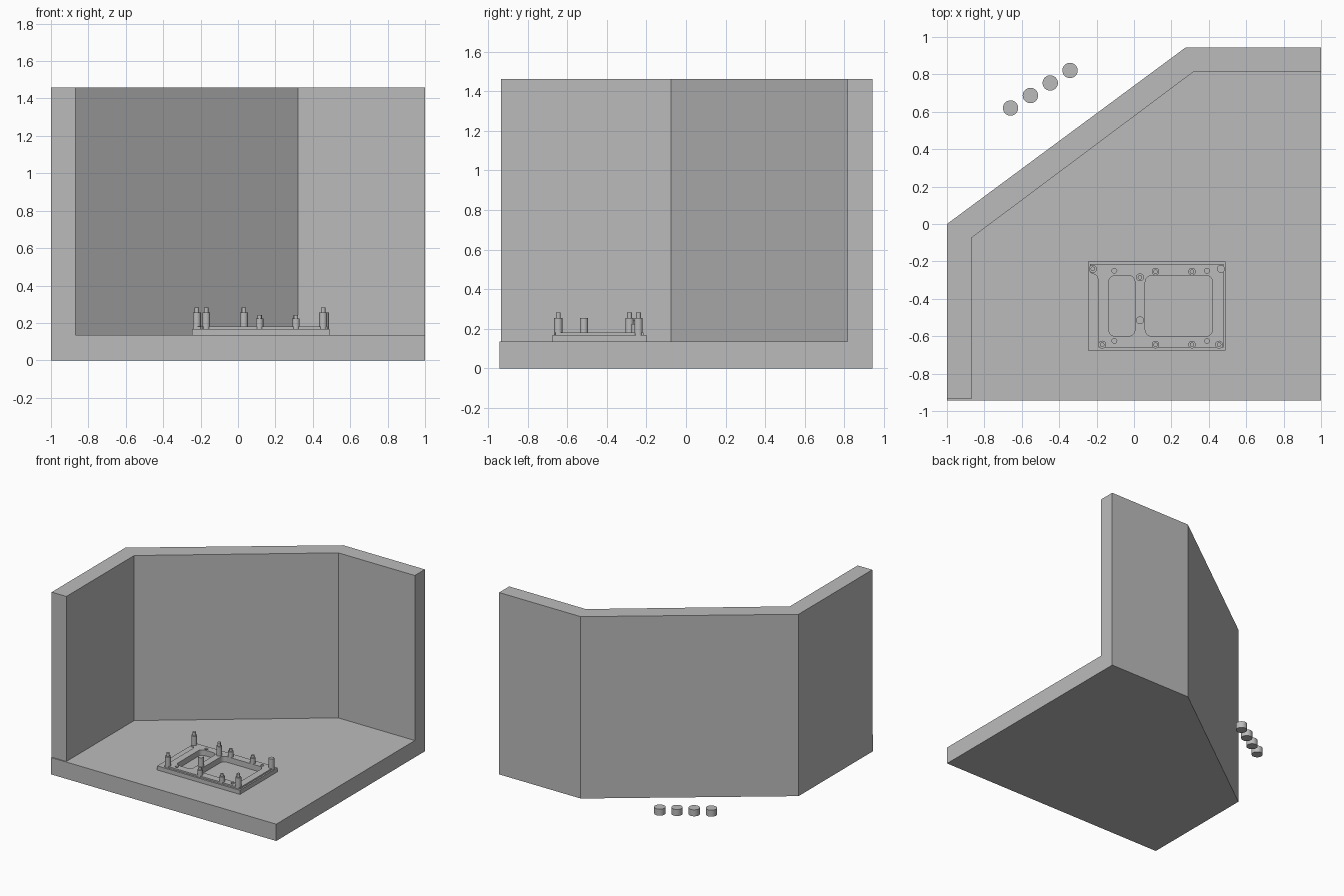
import bpy, bmesh, math

cube = bpy.data.objects.get("Cube")
if cube:
    bpy.data.objects.remove(cube, do_unlink=True)

grey = bpy.data.materials.new("plain_grey")
grey.use_nodes = True
grey.diffuse_color = (0.5, 0.5, 0.5, 1)
grey.node_tree.nodes["Principled BSDF"].inputs["Base Color"].default_value = (0.5, 0.5, 0.5, 1)


def slab(name, loops, z0, z1):
    """Extrude an outline, with any further loops as holes."""
    curve = bpy.data.curves.new(name, 'CURVE')
    curve.dimensions = '2D'
    curve.fill_mode = 'BOTH'
    curve.extrude = (z1 - z0) / 2
    for loop in loops:
        spline = curve.splines.new('POLY')
        spline.points.add(len(loop) - 1)
        for point, (x, y) in zip(spline.points, loop):
            point.co = (x, y, 0, 1)
        spline.use_cyclic_u = True
    source = bpy.data.objects.new(name, curve)
    mesh = bpy.data.meshes.new_from_object(source)
    bpy.data.objects.remove(source)
    bm = bmesh.new()
    bm.from_mesh(mesh)
    bmesh.ops.remove_doubles(bm, verts=bm.verts, dist=1e-5)
    bmesh.ops.translate(bm, verts=bm.verts, vec=(0, 0, (z0 + z1) / 2))
    bmesh.ops.recalc_face_normals(bm, faces=bm.faces)
    for face in bm.faces:
        face.smooth = False
    bm.to_mesh(mesh)
    bm.free()
    mesh.name = name
    mesh.materials.clear()
    mesh.materials.append(grey)
    obj = bpy.data.objects.new(name, mesh)
    bpy.context.collection.objects.link(obj)
    return obj


def circle(x, y, r, n=16):
    return [(x + r * math.cos(i * math.tau / n), y + r * math.sin(i * math.tau / n)) for i in range(n)]


def rounded(x0, x1, y0, y1, r, n=5):
    corners = [(x1 - r, y1 - r), (x0 + r, y1 - r), (x0 + r, y0 + r), (x1 - r, y0 + r)]
    return [(cx + r * math.cos((k + i / n) * math.pi / 2), cy + r * math.sin((k + i / n) * math.pi / 2))
            for k, (cx, cy) in enumerate(corners) for i in range(n + 1)]


def cylinder(name, x, y, z0, z1, r, n=20):
    bpy.ops.mesh.primitive_cylinder_add(vertices=n, radius=r, depth=z1 - z0, location=(x, y, (z0 + z1) / 2))
    obj = bpy.context.object
    obj.name = name
    obj.data.materials.append(grey)
    bpy.ops.object.shade_smooth_by_angle(angle=math.radians(35))


# Floor and folded wall
FLOOR, TOP = 0.135, 1.46
slab("floor", [[(-1, -.943), (1, -.943), (1, .943), (.275, .943), (-1, 0)]], 0, FLOOR)
slab("folded_wall", [[(-1, -.935), (-1, 0), (.275, .943), (1, .943), (1, .815),
                      (.32, .815), (-.87, -.075), (-.87, -.935)]], FLOOR, TOP)

# Mounting plate with two windows and four screw holes
windows = [rounded(-.135, .005, -.6, -.275, .035), rounded(.06, .42, -.6, -.275, .035)]
holes = [circle(x, y, .013, 12) for x in (-.105, .39) for y in (-.25, -.625)]
slab("mounting_plate", [[(-.245, -.675), (.49, -.675), (.49, -.2), (-.245, -.2)]] + windows + holes,
     FLOOR, .168)
panel = [(-.19, -.66), (.478, -.66), (.478, -.215), (-.235, -.215), (-.235, -.26), (-.2, -.275), (-.19, -.3)]
slab("raised_panel", [panel] + windows + holes, .168, .18)

# Standing pegs, most with a thin tip
for x, y, tip in [(-.22, -.24, True), (.465, -.24, False), (-.17, -.645, True),
                  (.455, -.645, True), (.032, -.285, True), (.032, -.515, False)]:
    cylinder("tall_peg", x, y, .168, .255, .021)
    if tip:
        cylinder("tall_peg_tip", x, y, .255, .283, .012)
for x in (.115, .31):
    for y in (-.255, -.645):
        cylinder("short_peg", x, y, .168, .224, .02)
        cylinder("short_peg_tip", x, y, .224, .243, .012)

# Row of loose discs behind the wall
for i in range(4):
    cylinder("loose_disc", -.66 + i * .106, .62 + i * .067, 0, .052, .041, 32)
